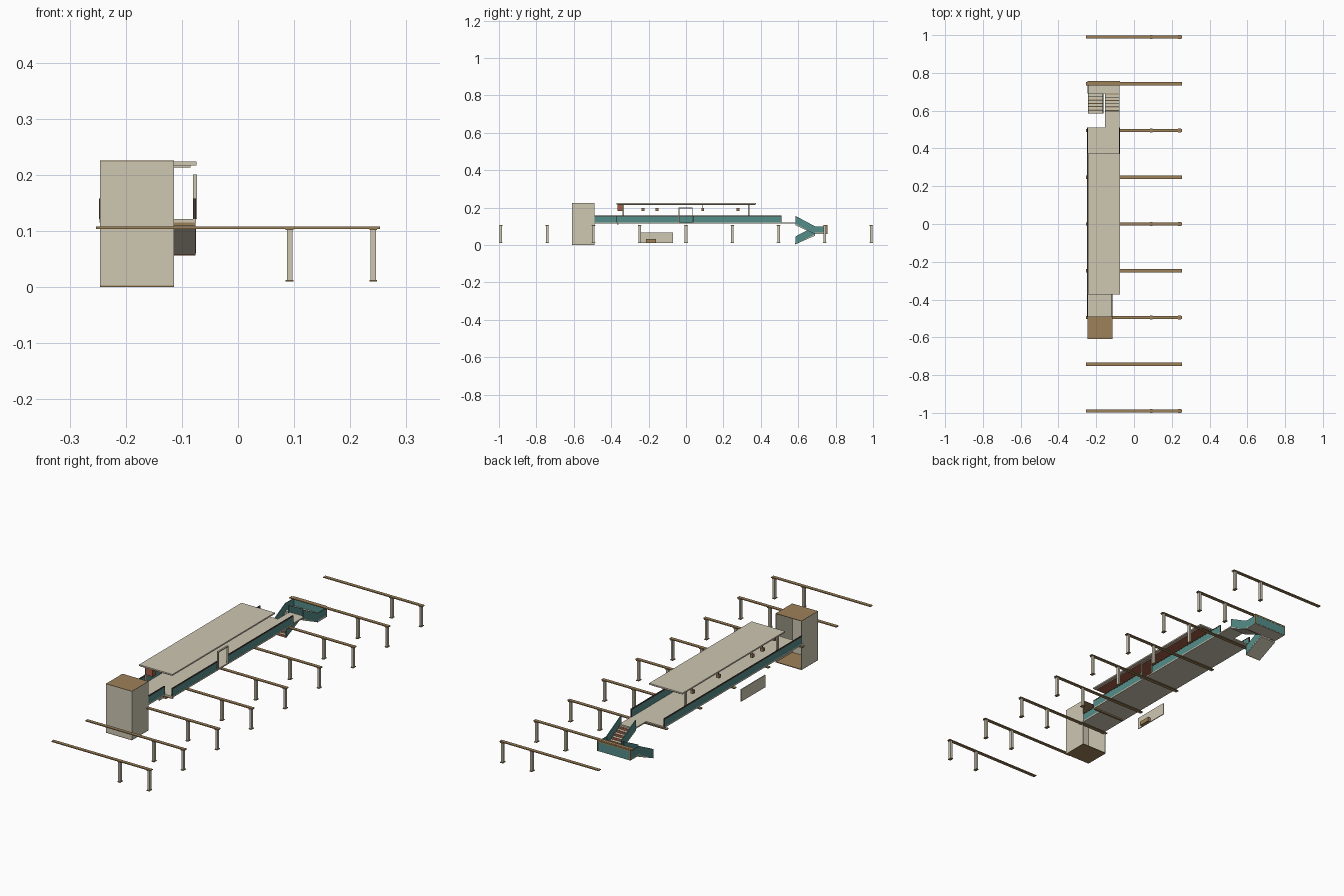
import bpy
import bmesh

cube = bpy.data.objects.get("Cube")
if cube:
    bpy.data.objects.remove(cube, do_unlink=True)


def material(name, rgb):
    m = bpy.data.materials.new(name)
    m.use_nodes = True
    col = (*rgb, 1)
    m.diffuse_color = col
    m.node_tree.nodes["Principled BSDF"].inputs["Base Color"].default_value = col
    return m


CREAM = material("cream concrete", (0.62, 0.57, 0.45))
TEAL = material("teal panel", (0.09, 0.27, 0.25))
BROWN = material("brown steel", (0.34, 0.22, 0.1))
RED = material("red brown ceiling", (0.38, 0.11, 0.06))
DARK = material("dark trim", (0.06, 0.045, 0.035))


def finish(name, bm, mat):
    bmesh.ops.recalc_face_normals(bm, faces=bm.faces)
    me = bpy.data.meshes.new(name)
    bm.to_mesh(me)
    bm.free()
    me.materials.append(mat)
    ob = bpy.data.objects.new(name, me)
    bpy.context.collection.objects.link(ob)
    return ob


def prism(name, profile, x0, x1, mat):
    """Extrude a (y, z) outline from x0 to x1."""
    bm = bmesh.new()
    face = bm.faces.new([bm.verts.new((x0, y, z)) for y, z in profile])
    new = bmesh.ops.extrude_face_region(bm, geom=[face])["geom"]
    verts = [v for v in new if isinstance(v, bmesh.types.BMVert)]
    bmesh.ops.translate(bm, verts=verts, vec=(x1 - x0, 0, 0))
    return finish(name, bm, mat)


def box(name, x, y, z, mat):
    return prism(name, [(y[0], z[0]), (y[1], z[0]), (y[1], z[1]), (y[0], z[1])],
                 x[0], x[1], mat)


def barrier(name, x, y0, y1, z0=0.121):
    """Teal parapet along y with a dark cap and dark ends."""
    box(name, (x - 0.002, x + 0.002), (y0, y1), (z0, 0.153), TEAL)
    box(name + "_cap", (x - 0.0025, x + 0.0025), (y0, y1), (0.153, 0.158), DARK)
    for y in (y0, y1):
        box(name + "_end", (x - 0.0025, x + 0.0025), (y - 0.0015, y + 0.0015),
            (z0, 0.158), DARK)


# Row of cantilevered gantries, each with two posts
for i in range(9):
    y = (i - 4) * 0.2475
    box("gantry_beam", (-0.253, 0.253), (y - 0.008, y + 0.008), (0.104, 0.108), BROWN)
    for x in (0.092, 0.241):
        box("gantry_post", (x - 0.005, x + 0.005), (y - 0.007, y + 0.007),
            (0.012, 0.104), CREAM)
        for z in (0.01, 0.102):
            box("post_plate", (x - 0.007, x + 0.007), (y - 0.01, y + 0.01),
                (z, z + 0.003), BROWN)

# Lift tower, open at the back
TX, TY = (-0.246, -0.114), (-0.61, -0.49)
box("tower_floor", TX, TY, (0, 0.003), BROWN)
box("tower_roof", TX, TY, (0.224, 0.226), BROWN)
box("tower_front_wall", TX, (-0.61, -0.607), (0.002, 0.2255), CREAM)
for x in (TX[0], TX[1] - 0.003):
    box("tower_side_wall", (x, x + 0.003), TY, (0.002, 0.2255), CREAM)

# Platform deck, with a narrow front end and a back walkway
for name, x, y in (("deck_front", (-0.247, -0.115), (-0.5, -0.37)),
                   ("deck", (-0.247, -0.075), (-0.37, 0.51)),
                   ("walkway", (-0.154, -0.077), (0.51, 0.595))):
    box(name, x, y, (0.115, 0.121), CREAM)
box("deck_end_beam", (-0.235, -0.076), (-0.37, -0.36), (0.109, 0.115), BROWN)

# Parapets, with a gap at the gate
barrier("outer_parapet", -0.245, -0.49, 0.51)
barrier("inner_parapet_front", -0.117, -0.49, -0.37)
barrier("inner_parapet_a", -0.0775, -0.37, -0.042)
barrier("inner_parapet_b", -0.0775, 0.038, 0.51)

# Gate frame
for y in (-0.04, 0.031):
    box("gate_jamb", (-0.08, -0.073), (y, y + 0.005), (0.121, 0.2), CREAM)
box("gate_head", (-0.08, -0.073), (-0.04, 0.036), (0.196, 0.201), CREAM)

# Canopy with a red brown underside
box("canopy_roof", (-0.244, -0.074), (-0.372, 0.374), (0.217, 0.2235), CREAM)
box("canopy_soffit", (-0.238, -0.085), (-0.366, 0.368), (0.214, 0.217), CREAM)
box("canopy_ceiling", (-0.238, -0.085), (-0.366, 0.368), (0.213, 0.214), RED)
for y in (-0.335, 0.335):
    box("canopy_post", (-0.236, -0.228), (y - 0.004, y + 0.004), (0.121, 0.2135), CREAM)

# Hanging lamps along the outer side, and a sign near the tower
for y in (-0.23, -0.155, 0.09, 0.278):
    box("lamp", (-0.236, -0.222), (y - 0.007, y + 0.007), (0.183, 0.198), BROWN)
    box("lamp_rod", (-0.23, -0.228), (y - 0.001, y + 0.001), (0.198, 0.2135), DARK)
box("hanging_sign", (-0.215, -0.18), (-0.366, -0.34), (0.182, 0.2135), RED)

# Low wall beneath the deck with a small counter
box("lower_wall", (-0.234, -0.23), (-0.245, -0.07), (0.012, 0.068), CREAM)
box("lower_counter", (-0.23, -0.216), (-0.215, -0.16), (0.012, 0.031), BROWN)


# Stair flights: stepped slab, nosings, risers and teal sides
def flight(name, x0, x1, y0, z0, y1, z1, steps=6):
    dy, dz = (y1 - y0) / steps, (z1 - z0) / steps
    s = 1 if dy > 0 else -1
    pts = []
    for i in range(steps):
        y, z = y0 + (i + 1) * dy, z0 + (i + 1) * dz
        pts += [(y - dy, z), (y, z)]
        box(name + "_nosing", (x0, x1), sorted((y, y - 0.2 * dy)), (z, z + 0.001), BROWN)
        box(name + "_riser", (x0, x1), sorted((y, y + 0.001 * s)),
            (z + dz, z - 0.001), RED)
    prism(name, pts + [(y1, z1 - 0.008), (y0, z0 - 0.016)], x0, x1, CREAM)
    side = [(y0, z0 - 0.008), (y1, z1 - 0.008), (y1, z1 + 0.034), (y0, z0 + 0.034)]
    for x in (x0, x1 - 0.003):
        prism(name + "_side", side, x - 0.0005, x + 0.0035, TEAL)


flight("upper_flight", -0.154, -0.076, 0.585, 0.122, 0.69, 0.066)
flight("lower_flight", -0.244, -0.163, 0.69, 0.066, 0.585, 0.012)

# Stair landing with parapets on three sides
box("landing", (-0.245, -0.076), (0.69, 0.755), (0.058, 0.066), CREAM)
for x in (-0.245, -0.079):
    box("landing_side", (x, x + 0.003), (0.69, 0.752), (0.06, 0.1), TEAL)
    box("landing_corner", (x - 0.001, x + 0.004), (0.748, 0.757), (0.06, 0.1), BROWN)
box("landing_back", (-0.245, -0.076), (0.752, 0.756), (0.06, 0.1), TEAL)
box("landing_cap", (-0.246, -0.075), (0.744, 0.757), (0.1, 0.107), BROWN)
